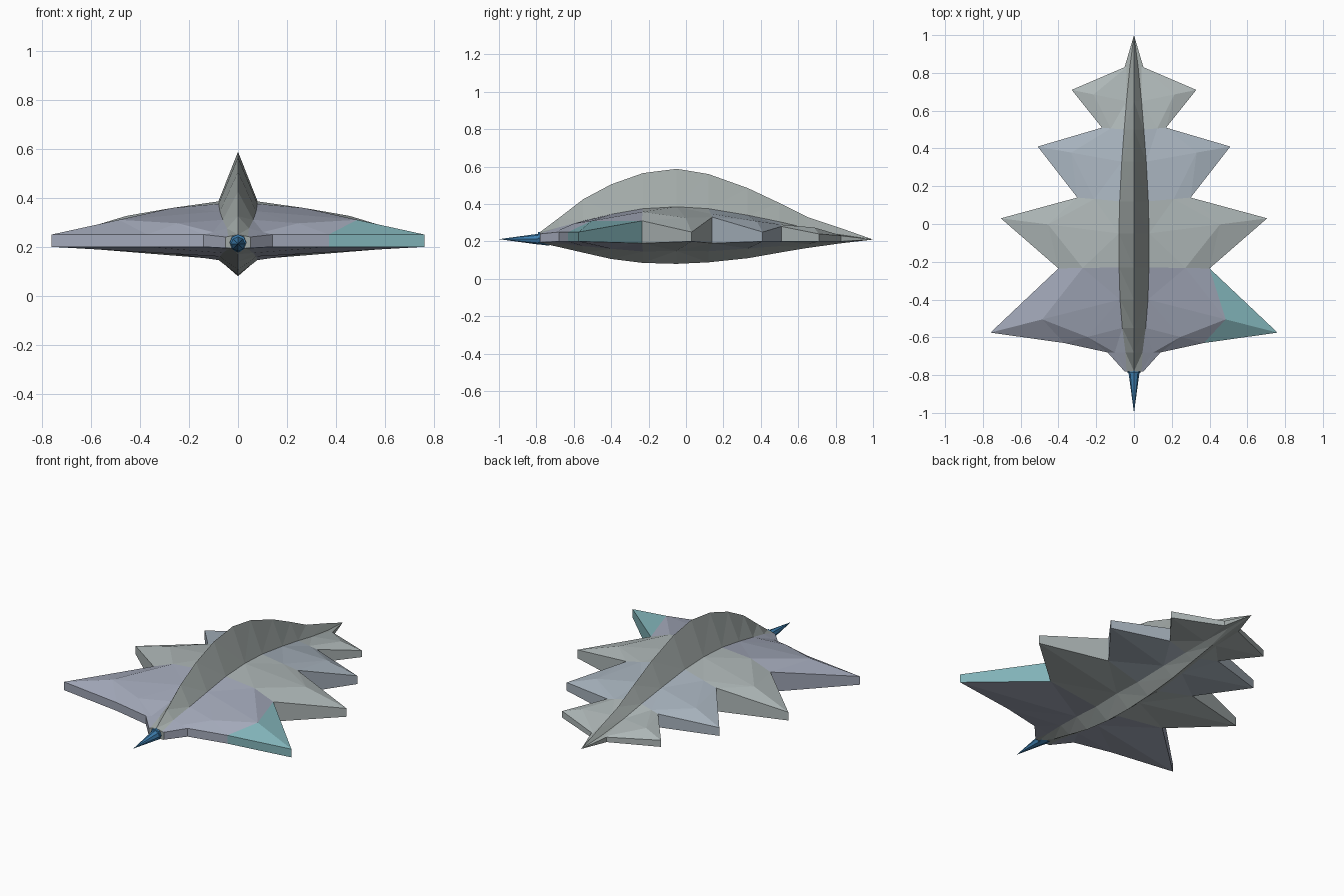
import bpy, bmesh, math
from mathutils import Matrix

if "Cube" in bpy.data.objects:
    bpy.data.objects.remove(bpy.data.objects["Cube"])


def material(name, rgb):
    m = bpy.data.materials.new(name)
    m.diffuse_color = (*rgb, 1)
    m.use_nodes = True
    m.node_tree.nodes["Principled BSDF"].inputs["Base Color"].default_value = m.diffuse_color
    return m


crest_grey = material("crest_grey", (0.36, 0.40, 0.39))
front_grey = material("front_grey", (0.42, 0.47, 0.47))
blue_grey = material("blue_grey", (0.38, 0.44, 0.50))
rear_violet = material("rear_violet", (0.36, 0.39, 0.48))
teal = material("teal", (0.22, 0.45, 0.48))
tail_blue = material("tail_blue", (0.05, 0.22, 0.45))

# Stations: y, crest z, shoulder x, shoulder z, edge x, edge y, edge top z, edge bottom z, keel z
stations = [
    (0.83, 0.27, 0.022, 0.235, 0.05, 0.83, 0.23, 0.20, 0.19),
    (0.65, 0.33, 0.040, 0.27, 0.33, 0.71, 0.24, 0.20, 0.165),
    (0.50, 0.405, 0.052, 0.305, 0.17, 0.51, 0.28, 0.20, 0.14),
    (0.33, 0.485, 0.065, 0.34, 0.51, 0.41, 0.25, 0.20, 0.11),
    (0.12, 0.56, 0.076, 0.375, 0.30, 0.14, 0.33, 0.19, 0.088),
    (-0.05, 0.588, 0.080, 0.385, 0.705, 0.03, 0.25, 0.20, 0.08),
    (-0.23, 0.565, 0.079, 0.375, 0.40, -0.235, 0.31, 0.19, 0.085),
    (-0.40, 0.505, 0.074, 0.345, 0.76, -0.575, 0.25, 0.20, 0.106),
    (-0.55, 0.425, 0.062, 0.31, 0.37, -0.63, 0.25, 0.20, 0.14),
    (-0.68, 0.325, 0.045, 0.275, 0.14, -0.68, 0.25, 0.20, 0.17),
    (-0.78, 0.25, 0.025, 0.245, 0.05, -0.78, 0.24, 0.195, 0.192),
]


def section(y, crest, sx, sz, ex, ey, et, eb, keel):
    """Closed ring of 12 points across the hull."""
    low = eb - (eb - keel) * 0.42
    bulge = 0.022 if ex > 0.3 else 0.0
    t = 0.6
    mid = (sx + (ex - sx) * t, y + (ey - y) * t, sz + (et - sz) * t + bulge)
    half = [(sx, y, sz), mid, (ex, ey, et), (ex, ey, eb), (sx, y, low)]
    other = [(-x, b, z) for x, b, z in reversed(half)]
    return [(0, y, crest)] + half + [(0, y, keel)] + other


# Leaf-shaped hull with crest and keel, lofted from nose to tail
bm = bmesh.new()
rings = [[bm.verts.new(p) for p in section(*s)] for s in stations]
nose = bm.verts.new((0, 1, 0.21))
n = len(rings[0])
for i in range(n):
    j = (i + 1) % n
    bm.faces.new((nose, rings[0][i], rings[0][j]))
    for a, b in zip(rings, rings[1:]):
        bm.faces.new((a[i], b[i], b[j], a[j]))
bm.faces.new(rings[-1])
bmesh.ops.triangulate(bm, faces=bm.faces[:])
bmesh.ops.recalc_face_normals(bm, faces=bm.faces[:])
for f in bm.faces:
    c = f.calc_center_median()
    if max(abs(v.co.x) for v in f.verts) < 0.081:
        f.material_index = 0
    elif c.y > 0.5 or -0.2 < c.y < 0.13:
        f.material_index = 1
    elif c.y > 0:
        f.material_index = 2
    else:
        f.material_index = 4 if c.x > 0.47 else 3
me = bpy.data.meshes.new("leaf_hull")
bm.to_mesh(me)
bm.free()
for m in (crest_grey, front_grey, blue_grey, rear_violet, teal):
    me.materials.append(m)
bpy.context.collection.objects.link(bpy.data.objects.new("leaf_hull", me))


def cone_y(name, y0, y1, r0, r1, z):
    """Eight-sided cone along y, r0 at y0 (rear) and r1 at y1."""
    b = bmesh.new()
    rot = Matrix.Translation((0, (y0 + y1) / 2, z)) @ Matrix.Rotation(-math.pi / 2, 4, 'X')
    bmesh.ops.create_cone(b, cap_ends=True, segments=8, radius1=r0, radius2=r1,
                          depth=abs(y1 - y0), matrix=rot)
    mesh = bpy.data.meshes.new(name)
    b.to_mesh(mesh)
    b.free()
    mesh.materials.append(tail_blue)
    bpy.context.collection.objects.link(bpy.data.objects.new(name, mesh))


# Tail spike and its collar
cone_y("tail_spike", -1.0, -0.78, 0.0, 0.03, 0.212)
cone_y("tail_collar", -0.79, -0.73, 0.033, 0.04, 0.217)
